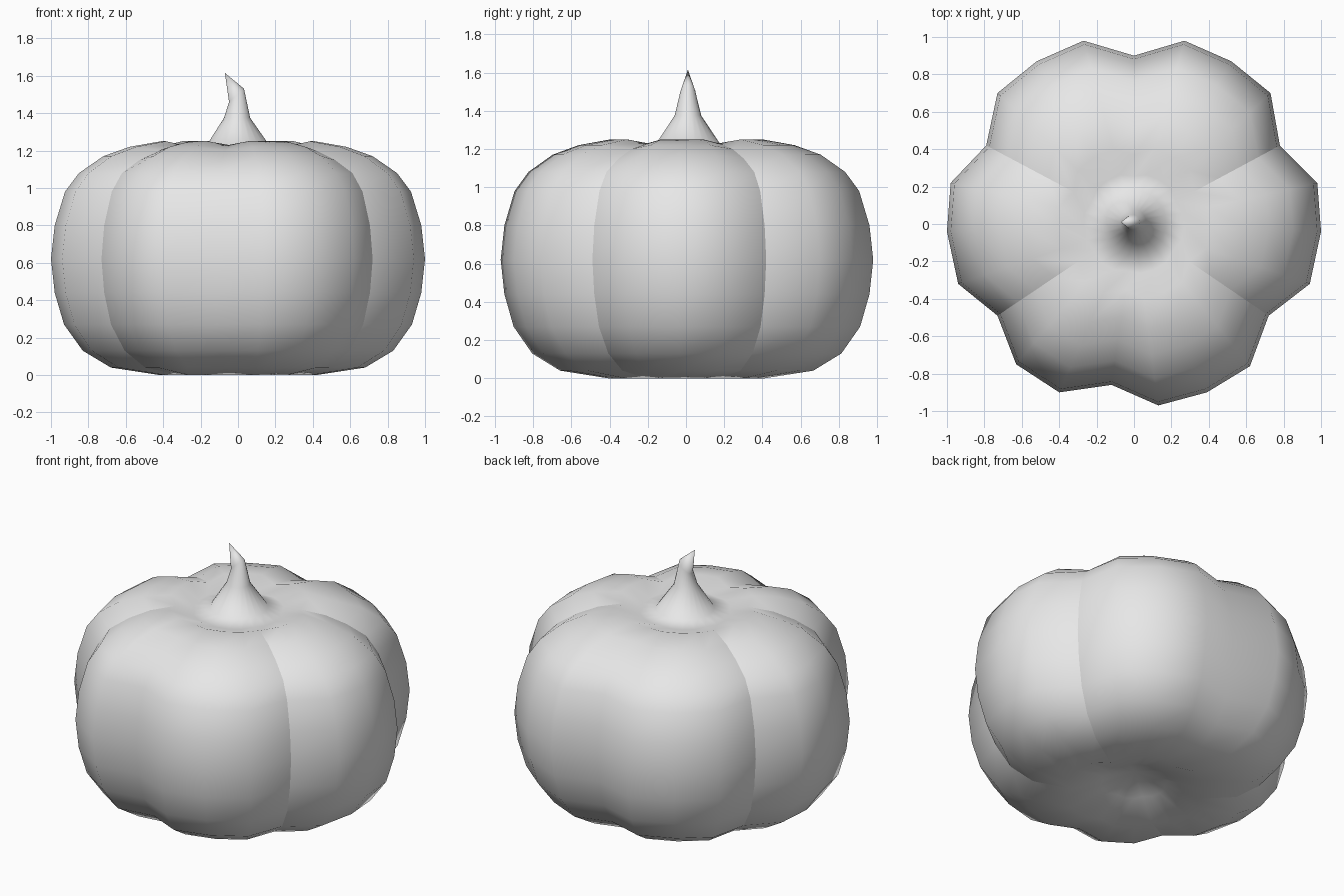
import bpy
import bmesh
import math
from mathutils import Vector

cube = bpy.data.objects.get("Cube")
if cube:
    bpy.data.objects.remove(cube, do_unlink=True)

skin = bpy.data.materials.new("pale_grey")
skin.use_nodes = True
GREY = (0.8, 0.8, 0.8, 1.0)
skin.diffuse_color = GREY
skin.node_tree.nodes["Principled BSDF"].inputs["Base Color"].default_value = GREY

# Widest outline seen from above, lobe by lobe; each lobe starts at a groove
lobes = [
    [(0.78, 0.42), (0.73, 0.70), (0.52, 0.87), (0.27, 0.98)],
    [(0.0, 0.90), (-0.27, 0.98), (-0.52, 0.87), (-0.73, 0.70)],
    [(-0.79, 0.42), (-0.98, 0.22), (-1.0, -0.04), (-0.94, -0.32)],
    [(-0.73, -0.49), (-0.63, -0.75), (-0.40, -0.90)],
    [(-0.12, -0.86), (0.13, -0.97), (0.39, -0.90), (0.62, -0.76)],
    [(0.72, -0.49), (0.94, -0.32), (1.0, -0.04), (0.98, 0.22)],
]
outline = [Vector(p) for lobe in lobes for p in lobe]
grooves = [sum(len(l) for l in lobes[:i]) for i in range(len(lobes))]
sharp_grooves = [g for g in grooves if abs(outline[g].x) > 0.5]

# Side profile from the underside to the crown: radius, height, lobe strength
profile = [
    (0.20, 0.07, 0.8), (0.42, 0.0, 1), (0.68, 0.04, 1), (0.83, 0.13, 1),
    (0.93, 0.27, 1), (0.98, 0.44, 1), (1.0, 0.62, 1), (0.98, 0.80, 1),
    (0.925, 0.98, 1), (0.85, 1.08, 1), (0.72, 1.17, 1), (0.58, 1.22, 1),
    (0.41, 1.25, 1), (0.27, 1.205, 0.5),
]
# Stem rings: centre x, centre y, radius, height, tilt
stem = [
    (0.0, 0.01, 0.17, 1.225, 0.0),
    (-0.005, 0.01, 0.07, 1.375, 0.0),
    (-0.008, 0.01, 0.04, 1.495, 0.9),
]

bm = bmesh.new()
rings = []
for radius, height, strength in profile:
    ring = []
    for i, p in enumerate(outline):
        q = p.normalized().lerp(p, strength) * radius
        # Grooves sink a little into the crown
        dip = 0.02 if i in grooves and 0.35 < radius < 0.8 and height > 1 else 0
        ring.append(bm.verts.new((q.x, q.y, height - dip)))
    rings.append(ring)
for cx, cy, radius, height, tilt in stem:
    ring = []
    for p in outline:
        q = p.normalized() * radius
        ring.append(bm.verts.new((cx + q.x, cy + q.y, height + q.x * tilt)))
    rings.append(ring)

# Skin the rings, then close the underside and the stem tip
count = len(outline)
for low, high in zip(rings, rings[1:]):
    for i in range(count):
        j = (i + 1) % count
        bm.faces.new((low[i], low[j], high[j], high[i]))
base = bm.verts.new((0, 0, 0.14))
tip = bm.verts.new((-0.07, 0.01, 1.615))
for i in range(count):
    j = (i + 1) % count
    bm.faces.new((base, rings[0][j], rings[0][i]))
    bm.faces.new((tip, rings[-1][i], rings[-1][j]))
bmesh.ops.recalc_face_normals(bm, faces=bm.faces)

# Smooth everywhere, except crisp creases along the side grooves
for face in bm.faces:
    face.smooth = True
body_rings = rings[1:len(profile) - 1]
for low, high in zip(body_rings, body_rings[1:]):
    for g in sharp_grooves:
        bm.edges.get((low[g], high[g])).smooth = False

mesh = bpy.data.meshes.new("pumpkin")
bm.to_mesh(mesh)
bm.free()
mesh.materials.append(skin)
pumpkin = bpy.data.objects.new("pumpkin", mesh)
bpy.context.collection.objects.link(pumpkin)
